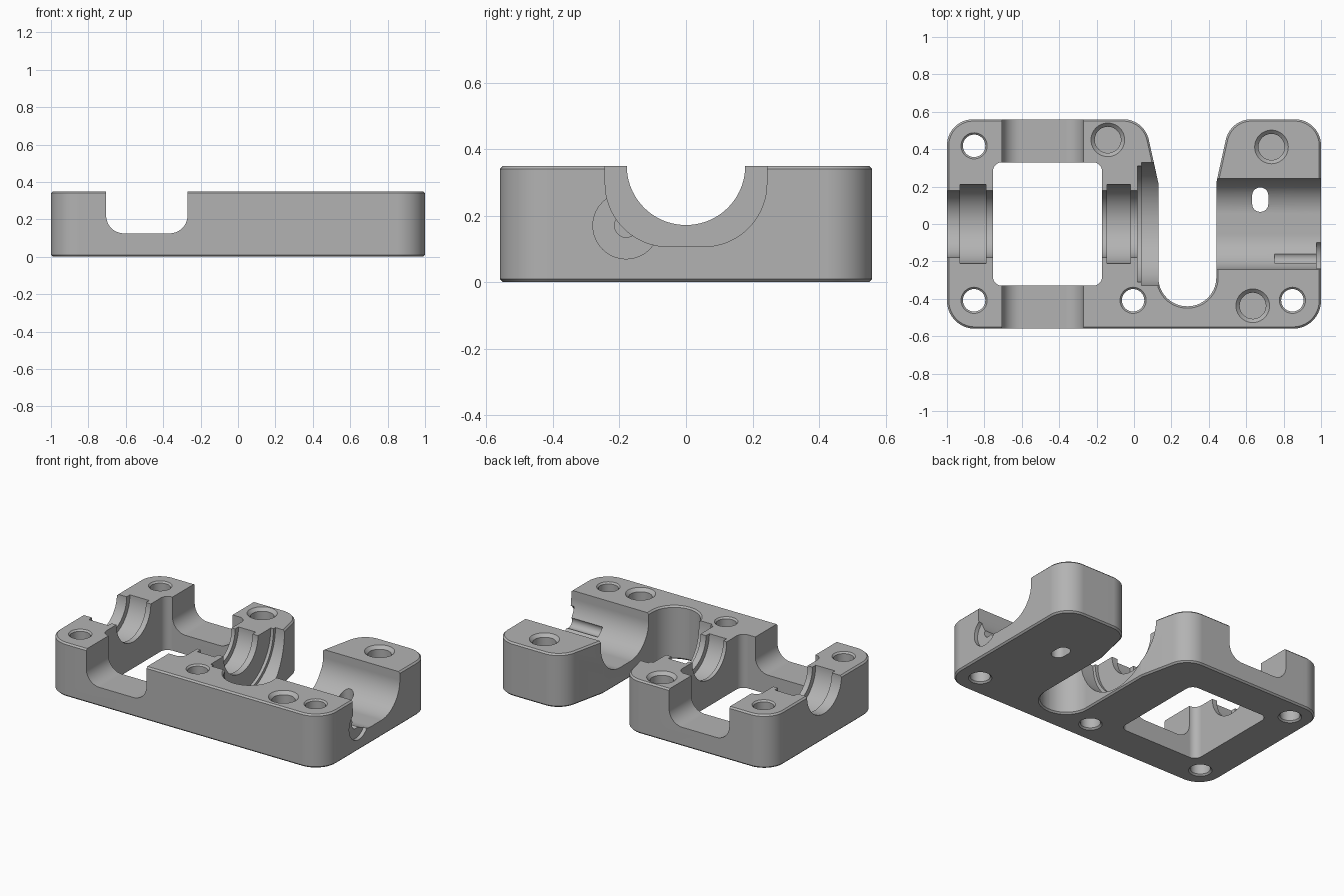
import bpy, bmesh, math
from mathutils import Vector, Matrix

old = bpy.data.objects.get("Cube")
if old:
    bpy.data.objects.remove(old, do_unlink=True)

TOP = 0.35
HALF_Y = 0.56

grey = bpy.data.materials.new("plain grey")
grey.use_nodes = True
grey.diffuse_color = (0.45, 0.45, 0.45, 1)
grey.node_tree.nodes["Principled BSDF"].inputs["Base Color"].default_value = (0.45, 0.45, 0.45, 1)


def rounded(corners, segs=14):
    """Polygon from (x, y, radius) corners, each filleted with an arc."""
    pts = []
    n = len(corners)
    for i, (x, y, r) in enumerate(corners):
        p = Vector((x, y))
        if r == 0:
            pts.append(p)
            continue
        a = (Vector(corners[i - 1][:2]) - p).normalized()
        b = (Vector(corners[(i + 1) % n][:2]) - p).normalized()
        half = a.angle(b) / 2
        centre = p + (a + b).normalized() * (r / math.sin(half))
        start = p + a * (r / math.tan(half)) - centre
        end = p + b * (r / math.tan(half)) - centre
        sweep = math.atan2(start.x * end.y - start.y * end.x, start.dot(end))
        for k in range(segs + 1):
            pts.append(centre + Matrix.Rotation(sweep * k / segs, 2) @ start)
    return pts


def to_object(name, bm):
    bmesh.ops.recalc_face_normals(bm, faces=bm.faces)
    mesh = bpy.data.meshes.new(name)
    bm.to_mesh(mesh)
    bm.free()
    mesh.materials.append(grey)
    obj = bpy.data.objects.new(name, mesh)
    bpy.context.collection.objects.link(obj)
    return obj


def prism(name, pts, axis, lo, hi, chamfer=0):
    """Extrude a 2D profile along an axis."""
    place = {"x": lambda p: (lo, p.x, p.y),
             "y": lambda p: (p.x, lo, p.y),
             "z": lambda p: (p.x, p.y, lo)}[axis]
    step = Vector([(hi - lo) if axis == c else 0 for c in "xyz"])
    bm = bmesh.new()
    verts = [bm.verts.new(place(p)) for p in pts]
    bmesh.ops.remove_doubles(bm, verts=verts, dist=0.0005)
    face = bm.faces.new([v for v in verts if v.is_valid])
    new = bmesh.ops.extrude_face_region(bm, geom=[face], use_keep_orig=True)["geom"]
    bmesh.ops.translate(bm, vec=step, verts=[g for g in new if isinstance(g, bmesh.types.BMVert)])
    bmesh.ops.recalc_face_normals(bm, faces=bm.faces)
    if chamfer:
        rims = [e for e in bm.edges if abs(e.verts[0].co.z - e.verts[1].co.z) < 1e-5]
        bmesh.ops.bevel(bm, geom=rims, offset=chamfer, segments=1, affect="EDGES")
    return to_object(name, bm)


def frustum(x, y, z0, z1, r0, r1):
    bm = bmesh.new()
    bmesh.ops.create_cone(bm, cap_ends=True, segments=40, radius1=r0, radius2=r1, depth=z1 - z0,
                          matrix=Matrix.Translation((x, y, (z0 + z1) / 2)))
    return to_object("cutter", bm)


# Plate with the open slot in its outline
outline = rounded([
    (-1, -HALF_Y, 0.15), (1, -HALF_Y, 0.15), (1, HALF_Y, 0.14), (0.515, HALF_Y, 0.14),
    (0.44, 0.22, 0), (0.44, -0.44, 0.154), (0.13, -0.44, 0.154),
    (0.13, 0.22, 0), (0.055, HALF_Y, 0.14), (-1, HALF_Y, 0.14)])
body = prism("bearing_block", outline, "z", 0, TOP, 0.01)


def cut(cutter):
    mod = body.modifiers.new("cut", "BOOLEAN")
    mod.operation = "DIFFERENCE"
    mod.solver = "EXACT"
    mod.object = cutter
    bpy.context.view_layer.objects.active = body
    bpy.ops.object.modifier_apply(modifier=mod.name)
    bpy.data.objects.remove(cutter, do_unlink=True)


def trough(half, lo, hi, radius=None):
    """Round-bottomed channel along x, open upward."""
    r = radius or half - 0.0005
    low = TOP - half
    cut(prism("cutter", rounded([(-half, low, r), (half, low, r), (half, 0.7, 0), (-half, 0.7, 0)], 24),
              "x", lo, hi))


# Square window through the plate
cut(prism("cutter", rounded([(-0.755, -0.33, 0.05), (-0.17, -0.33, 0.05),
                             (-0.17, 0.33, 0.05), (-0.755, 0.33, 0.05)]), "z", -0.2, 0.7))

# Front and back recess across the window
cut(prism("cutter", rounded([(-0.705, 0.125, 0.095), (-0.27, 0.125, 0.095),
                             (-0.27, 0.7, 0), (-0.705, 0.7, 0)]), "y", -0.8, 0.8))

# Shaft bore, bearing seats, flange pocket and wide end trough
trough(0.178, -1.2, 0.3)
trough(0.212, -0.93, -0.79)
trough(0.212, -0.145, -0.02)
trough(0.31, 0.02, 0.25)
trough(0.33, 0.04, 0.27)
trough(0.243, 0.35, 1.2, 0.19)

# Side pin hole and its shallow end recess
for radius, start in ((0.1, 0.975), (0.035, 0.75)):
    y, z = -0.18, 0.17
    ring = rounded([(y + sy * radius, z + sz * radius, radius * 0.999)
                    for sy, sz in ((-1, -1), (1, -1), (1, 1), (-1, 1))], 10)
    cut(prism("cutter", ring, "x", start, 1.2))

# Oval drain hole
cut(prism("cutter", rounded([(0.632, 0.065, 0.042), (0.718, 0.065, 0.042),
                             (0.718, 0.195, 0.042), (0.632, 0.195, 0.042)]), "z", -0.2, 0.3))

# Through bolt holes, chamfered at both ends
for x, y in ((-0.855, 0.418), (-0.855, -0.408), (-0.005, -0.408), (0.847, -0.408)):
    cut(frustum(x, y, -0.2, 0.6, 0.06, 0.06))
    cut(frustum(x, y, TOP - 0.01, TOP + 0.02, 0.06, 0.09))
    cut(frustum(x, y, -0.02, 0.01, 0.09, 0.06))

# Blind sockets with countersunk mouths
for x, y in ((-0.14, 0.45), (0.735, 0.412), (0.635, -0.437)):
    cut(frustum(x, y, 0.12, 0.6, 0.07, 0.07))
    cut(frustum(x, y, TOP - 0.02, TOP + 0.02, 0.07, 0.11))

# Smooth curved walls, crisp edges
bpy.ops.object.select_all(action="DESELECT")
body.select_set(True)
bpy.context.view_layer.objects.active = body
bpy.ops.object.shade_smooth_by_angle(angle=math.radians(25))
weighted = body.modifiers.new("even_shading", "WEIGHTED_NORMAL")
weighted.keep_sharp = True
